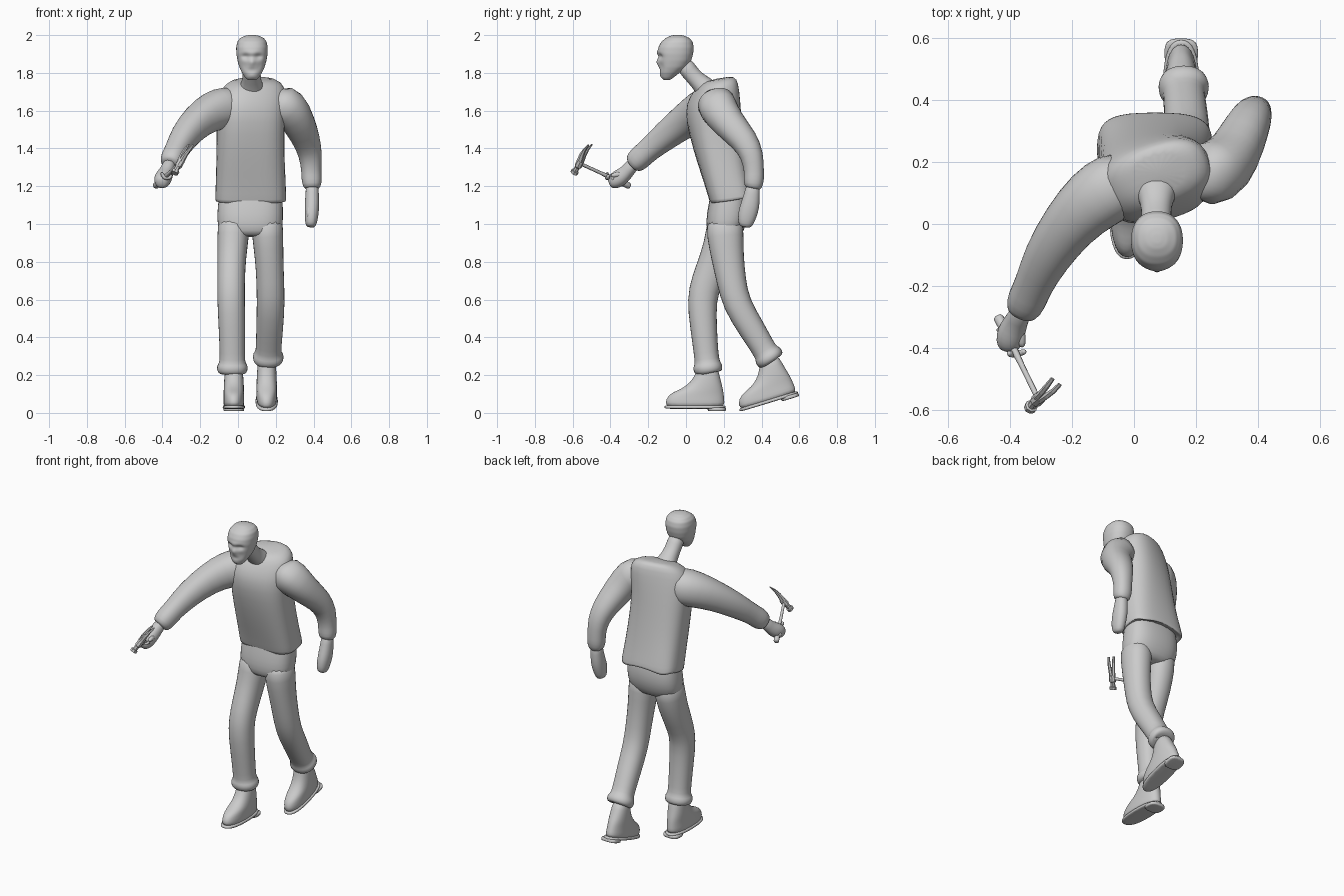
import bpy, bmesh, math
from mathutils import Vector, Matrix


def loft(name, rings, level=1, bumps=(), smooth=True):
    """Skin a list of point rings into a closed, smooth object."""
    bm = bmesh.new()
    rows = [[bm.verts.new(p) for p in r] for r in rings]
    n = len(rows[0])
    for r0, r1 in zip(rows, rows[1:]):
        for i in range(n):
            bm.faces.new((r0[i], r0[(i + 1) % n], r1[(i + 1) % n], r1[i]))
    bm.faces.new(rows[0])
    bm.faces.new(rows[-1])
    for bx, bz, rx, rz, dy in bumps:
        for v in bm.verts:
            if v.co.y < -0.06:
                v.co.y += dy * math.exp(-((v.co.x - bx) / rx) ** 2 - ((v.co.z - bz) / rz) ** 2)
    bmesh.ops.recalc_face_normals(bm, faces=bm.faces)
    me = bpy.data.meshes.new(name)
    bm.to_mesh(me)
    bm.free()
    for f in me.polygons:
        f.use_smooth = smooth
    ob = bpy.data.objects.new(name, me)
    bpy.context.collection.objects.link(ob)
    if level:
        ob.modifiers.new("Smooth", "SUBSURF").levels = level
        ob.modifiers["Smooth"].render_levels = level
    return ob


def oval(t, p):
    c, s = math.cos(t), math.sin(t)
    return math.copysign(abs(c) ** (2 / p), c), math.copysign(abs(s) ** (2 / p), s)


def slab(z, x0, x1, y0, y1, yaw=0, tilt=0, p=2.4, n=20, wave=0):
    """Level cross-section given by its x and y limits."""
    cx, cy, out = (x0 + x1) / 2, (y0 + y1) / 2, []
    for i in range(n):
        t = 2 * math.pi * i / n
        u, v = oval(t, p)
        q = Matrix.Rotation(math.radians(yaw), 2) @ Vector((u * (x1 - x0) / 2, v * (y1 - y0) / 2))
        out.append(Vector((cx + q.x, cy + q.y, z + tilt * q.y + wave * max(0, v) * math.sin(5 * t))))
    return out


def tube(path, ref=(1, 0, 0), n=14, p=2.2):
    """Cross-sections along a path of (x, y, z, half width, half depth)."""
    pts, out = [Vector(q[:3]) for q in path], []
    for i, q in enumerate(path):
        t = (pts[min(i + 1, len(pts) - 1)] - pts[max(i - 1, 0)]).normalized()
        s = Vector(ref)
        s = (s - t * s.dot(t)).normalized()
        d = t.cross(s)
        ring = []
        for k in range(n):
            u, v = oval(2 * math.pi * k / n, p)
            ring.append(pts[i] + s * u * q[3] + d * v * q[-1])
        out.append(ring)
    return out


# Sweater body, shoulders twisted with the right side forward
loft("sweater_body", [
    slab(1.15, -.09, .23, .16, .33, tilt=.15, p=3),
    slab(1.115, -.12, .255, .13, .36, tilt=.12, p=3.2, wave=.012),
    slab(1.13, -.122, .257, .125, .362, tilt=.12, p=3.2, wave=.012),
    slab(1.2, -.12, .255, .10, .35, p=3),
    slab(1.32, -.117, .25, .06, .325, 3, p=2.8),
    slab(1.48, -.115, .245, .015, .30, 8, p=2.7),
    slab(1.6, -.115, .25, .0, .285, 14, p=2.6),
    slab(1.69, -.11, .26, .03, .27, 18, .15, p=2.5),
    slab(1.745, -.07, .24, .06, .26, 18, .25),
    slab(1.77, -.01, .17, .09, .235, 15, .2)])

# Sleeves, each with a bulging cuff
loft("right_sleeve", tube([
    (.0, .15, 1.62, .09), (-.06, .125, 1.62, .115), (-.13, .08, 1.60, .11),
    (-.21, .0, 1.55, .092), (-.285, -.11, 1.465, .078), (-.325, -.2, 1.39, .062),
    (-.345, -.245, 1.35, .066), (-.36, -.28, 1.315, .056), (-.362, -.284, 1.312, .03)], (0, 0, 1)))
loft("left_sleeve", tube([
    (.13, .16, 1.65, .09), (.2, .155, 1.655, .11), (.275, .165, 1.62, .108),
    (.325, .225, 1.53, .088), (.365, .315, 1.44, .075), (.385, .352, 1.36, .063),
    (.388, .36, 1.28, .053), (.39, .36, 1.24, .056), (.392, .356, 1.19, .048),
    (.392, .355, 1.187, .03)], (1, 0, 0)))

# Hands
loft("left_hand", tube([
    (.392, .357, 1.22, .034, .036), (.393, .35, 1.16, .036, .042), (.392, .34, 1.1, .04, .052),
    (.39, .325, 1.05, .037, .052), (.386, .315, 1.0, .032, .042), (.384, .312, .982, .02, .026)]))
loft("left_thumb", tube([
    (.385, .325, 1.13, .016), (.378, .298, 1.08, .017), (.374, .287, 1.03, .013)], n=8))
loft("right_hand", tube([
    (-.355, -.265, 1.335, .036), (-.375, -.305, 1.285, .036), (-.39, -.335, 1.255, .045),
    (-.4, -.365, 1.235, .047), (-.405, -.395, 1.22, .038), (-.407, -.408, 1.215, .02)], (0, 0, 1)))
for i in range(4):  # fingers curled round the handle
    b = Vector((-.418, -.335, 1.218)).lerp(Vector((-.385, -.41, 1.252)), i / 3)
    loft(f"finger_{i + 1}", tube([
        (b.x - .02, b.y - .005, b.z + .025, .011), (b.x - .01, b.y - .012, b.z - .012, .012),
        (b.x + .026, b.y - .004, b.z - .012, .011), (b.x + .035, b.y, b.z + .012, .009)], (.3, -.9, .3), 8))
loft("right_thumb", tube([
    (-.37, -.33, 1.265, .017), (-.362, -.365, 1.262, .016), (-.36, -.4, 1.255, .011)], (0, 0, 1), 8))

# Claw hammer
butt, top = Vector((-.438, -.298, 1.2)), Vector((-.308, -.565, 1.322))
grip = [(0, .013), (.02, .017), (.12, .016), (.4, .012), (.6, .009), (.97, .009), (1.03, .009)]
loft("hammer_handle", tube([(*butt.lerp(top, t), r) for t, r in grip], n=8), 0)
loft("hammer_head", tube([
    (-.336, -.594, 1.268, .02), (-.33, -.586, 1.281, .021), (-.329, -.585, 1.283, .014),
    (-.32, -.575, 1.3, .014), (-.316, -.571, 1.306, .02), (-.3, -.557, 1.335, .019)], n=8), 0, smooth=False)
side = Vector((.75, -.6, -.1)).normalized()
for s, nm in ((-1, "left"), (1, "right")):
    claw = [((-.304, -.56, 1.33), .007, .011, .018), ((-.287, -.546, 1.365), .010, .010, .014),
            ((-.27, -.53, 1.393), .013, .009, .009), ((-.25, -.507, 1.42), .015, .007, .003)]
    loft(f"hammer_claw_{nm}", tube([(*(Vector(c) + side * o * s), a, b) for c, o, a, b in claw],
                                   side, 6), 0, smooth=False)

# Trousers: hips and two legs ending in rolled cuffs
loft("hips", [
    slab(.93, -.05, .18, .13, .28), slab(.96, -.105, .235, .11, .305),
    slab(1.02, -.112, .24, .105, .33, p=2.6), slab(1.09, -.11, .24, .115, .335, p=2.6),
    slab(1.16, -.1, .235, .13, .325, p=2.6), slab(1.2, -.09, .22, .14, .31)])
loft("right_trouser_leg", tube([
    (-.022, .21, 1.04, .088, .1), (-.025, .2, .94, .086, .098), (-.034, .165, .82, .078, .092),
    (-.037, .11, .7, .075, .085), (-.037, .082, .6, .075, .081), (-.032, .093, .45, .072, .072),
    (-.03, .108, .3, .068, .066), (-.03, .113, .265, .07, .068), (-.03, .115, .25, .085, .08),
    (-.03, .117, .22, .083, .078), (-.03, .118, .205, .068, .064), (-.03, .118, .215, .05, .05)]))
loft("left_trouser_leg", tube([
    (.153, .205, 1.04, .088, .102), (.157, .207, .94, .085, .1), (.165, .22, .82, .077, .088),
    (.171, .24, .7, .075, .08), (.174, .265, .58, .076, .076), (.168, .345, .45, .073, .073),
    (.162, .408, .345, .069, .066), (.161, .425, .318, .071, .068), (.16, .434, .304, .085, .08),
    (.16, .45, .28, .083, .078), (.16, .458, .267, .066, .062), (.16, .452, .277, .05, .05)]))


# Boots with sole and heel block, the left one tipped onto its toe
def boot(side_name, x, matrix):
    def part(nm, rows, w=2.3):
        rings = [slab(z, x - a, x + a, y0, y1, p=w, n=18) for z, a, y0, y1 in rows]
        loft(nm, rings).matrix_world = matrix
    part(side_name + "_boot", [
        (.26, .044, .07, .165), (.2, .05, .048, .178), (.16, .053, .02, .188), (.13, .054, -.02, .196),
        (.11, .055, -.07, .2), (.088, .055, -.1, .203), (.055, .056, -.112, .206), (.025, .055, -.108, .206)])
    part(side_name + "_sole", [
        (.04, .056, -.111, .208), (.038, .06, -.116, .213), (.024, .06, -.116, .213),
        (.021, .057, -.112, .21)], 2.5)
    part(side_name + "_heel", [
        (.03, .053, .115, .211), (.027, .055, .113, .212), (.011, .055, .115, .212),
        (.009, .053, .117, .21)], 3)


boot("right", -.022, Matrix.Translation((0, 0, .0)))
boot("left", .152, Matrix.Translation((0, .4, .018)) @ Matrix.Rotation(math.radians(17), 4, 'X'))

# Neck and collar
loft("neck", tube([
    (.072, .13, 1.69, .085, .07), (.072, .09, 1.735, .06, .055), (.072, .055, 1.765, .05, .046),
    (.072, .015, 1.81, .049, .046), (.072, -.02, 1.86, .05, .05)]))

# Head, dense enough to press in eye sockets, nose and mouth
keys = [(1.762, .022, -.118, -.085), (1.775, .036, -.13, -.065), (1.8, .053, -.138, -.035),
        (1.83, .067, -.143, .005), (1.865, .077, -.146, .028), (1.9, .083, -.15, .038),
        (1.935, .084, -.147, .042), (1.965, .078, -.131, .035), (1.985, .062, -.106, .018),
        (1.997, .035, -.08, -.01), (2.001, .012, -.06, -.035)]
rows = []
for k0, k1 in zip(keys, keys[1:]):
    rows += [[a + (b - a) * t / 3 for a, b in zip(k0, k1)] for t in range(3)]
rows.append(keys[-1])
face = [(.04, 1.888, .02, .013, .02), (.108, 1.888, .02, .013, .02), (.074, 1.905, .05, .01, -.008),
        (.074, 1.857, .013, .018, -.017), (.074, 1.815, .025, .006, .007),
        (.035, 1.835, .015, .018, .006), (.113, 1.835, .015, .018, .006), (.074, 1.785, .022, .012, -.005)]
loft("head", [slab(z, .074 - a, .074 + a, y0, y1, n=36, p=2.25) for z, a, y0, y1 in rows], 1, face)
